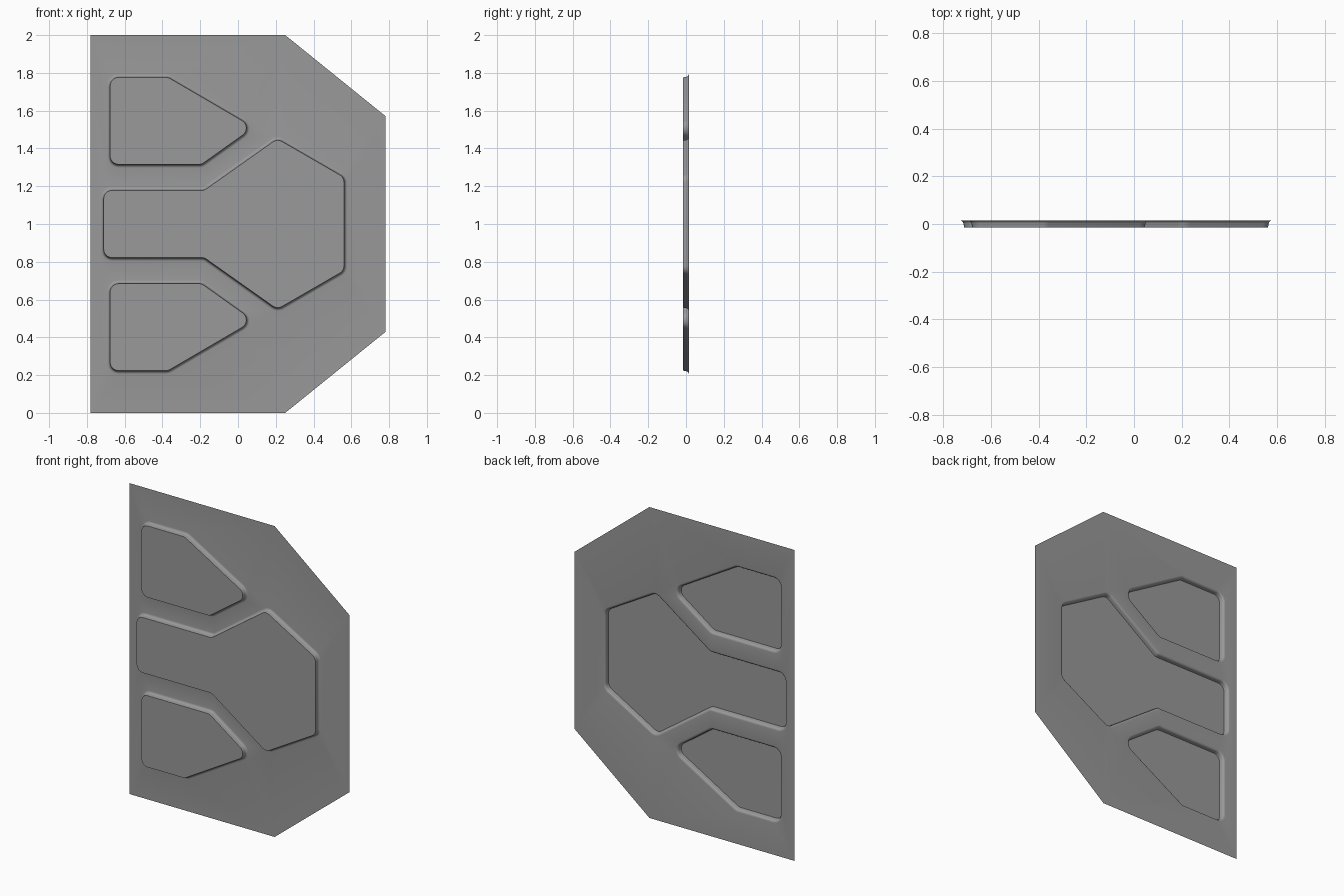
import bpy, bmesh, math
from mathutils import Vector

cube = bpy.data.objects.get("Cube")
if cube:
    bpy.data.objects.remove(cube)

FRONT, BACK = -0.015, 0.015   # depth of the raised faces and of the sheet
FLARE = 0.016                 # radius of the fillet at the foot of each wall
DRAFT = 0.003                 # slight outward lean of the wall
STEPS = 6


def offset_corners(pts, d):
    """Move every edge of a counter-clockwise polygon outward by d."""
    out = []
    for i, p in enumerate(pts):
        a = (p - pts[i - 1]).normalized()
        b = (pts[(i + 1) % len(pts)] - p).normalized()
        na, nb = Vector((a.y, -a.x)), Vector((b.y, -b.x))
        out.append(p + (na + nb) * d / (1 + na.dot(nb)))
    return out


def rounded(pts, radius, d):
    """Offset outline with round corners, the same point count for any d."""
    pts = offset_corners(pts, d)
    loop = []
    for i, p in enumerate(pts):
        a = (p - pts[i - 1]).normalized()
        b = (pts[(i + 1) % len(pts)] - p).normalized()
        turn = math.atan2(a.x * b.y - a.y * b.x, a.dot(b))
        side = math.copysign(1, turn)
        r = radius + d * side
        start = p - a * r * math.tan(abs(turn) / 2)
        centre = start + Vector((-a.y, a.x)) * r * side
        for k in range(STEPS + 1):
            t = turn * k / STEPS
            c, s = math.cos(t), math.sin(t)
            v = start - centre
            loop.append(centre + Vector((c * v.x - s * v.y, s * v.x + c * v.y)))
    return loop


def mirrored(half):
    """Complete a right-to-left upper half outline about z = 1."""
    return [Vector((x, 2 - z)) for x, z in reversed(half)] + [Vector(p) for p in half]


# Outlines, counter-clockwise in (x, z)
sheet = mirrored([(0.782, 1.57), (0.25, 2), (-0.782, 2)])
centre_boss = mirrored([(0.561, 1.247), (0.208, 1.451), (-0.178, 1.178), (-0.711, 1.178)])
upper_boss = [Vector(p) for p in
              [(-0.677, 1.316), (-0.193, 1.316), (0.082, 1.512), (-0.37, 1.776), (-0.677, 1.776)]]
lower_boss = [Vector((p.x, 2 - p.y)) for p in reversed(upper_boss)]

# Wall section: raised edge, straight wall, then a concave flare into the sheet
section = [(0, FRONT)]
for k in range(STEPS + 1):
    t = math.pi / 2 * k / STEPS
    section.append((DRAFT + FLARE * (1 - math.cos(t)), BACK - FLARE * (1 - math.sin(t))))

bm = bmesh.new()


def add_loop(outline, y):
    return [bm.verts.new((p.x, y, p.y)) for p in outline]


def loop_edges(verts):
    return [bm.edges.get((v, verts[i - 1])) or bm.edges.new((v, verts[i - 1]))
            for i, v in enumerate(verts)]


# Raised bosses with filleted walls
borders = loop_edges(add_loop(sheet, BACK))
for outline, radius in ((centre_boss, 0.045), (upper_boss, 0.045), (lower_boss, 0.045)):
    loops = [add_loop(rounded(outline, radius, d), y) for d, y in section]
    bm.faces.new(loops[0])
    for inner, outer in zip(loops, loops[1:]):
        for i in range(len(inner)):
            bm.faces.new((inner[i - 1], outer[i - 1], outer[i], inner[i]))
    borders += loop_edges(loops[-1])

# Flat sheet around the bosses
bmesh.ops.triangle_fill(bm, edges=borders, use_beauty=True, normal=(0, -1, 0))
bmesh.ops.recalc_face_normals(bm, faces=bm.faces)
if sum(f.normal.y * f.calc_area() for f in bm.faces) > 0:
    bmesh.ops.reverse_faces(bm, faces=bm.faces)

mesh = bpy.data.meshes.new("embossed_panel")
bm.to_mesh(mesh)
bm.free()
panel = bpy.data.objects.new("embossed_panel", mesh)
bpy.context.collection.objects.link(panel)

# Plain grey finish
grey = bpy.data.materials.new("plain_grey")
grey.use_nodes = True
colour = (0.32, 0.32, 0.32, 1)
grey.diffuse_color = colour
grey.node_tree.nodes["Principled BSDF"].inputs["Base Color"].default_value = colour
mesh.materials.append(grey)

bpy.ops.object.select_all(action='DESELECT')
panel.select_set(True)
bpy.context.view_layer.objects.active = panel
bpy.ops.object.shade_smooth_by_angle(angle=math.radians(35))
